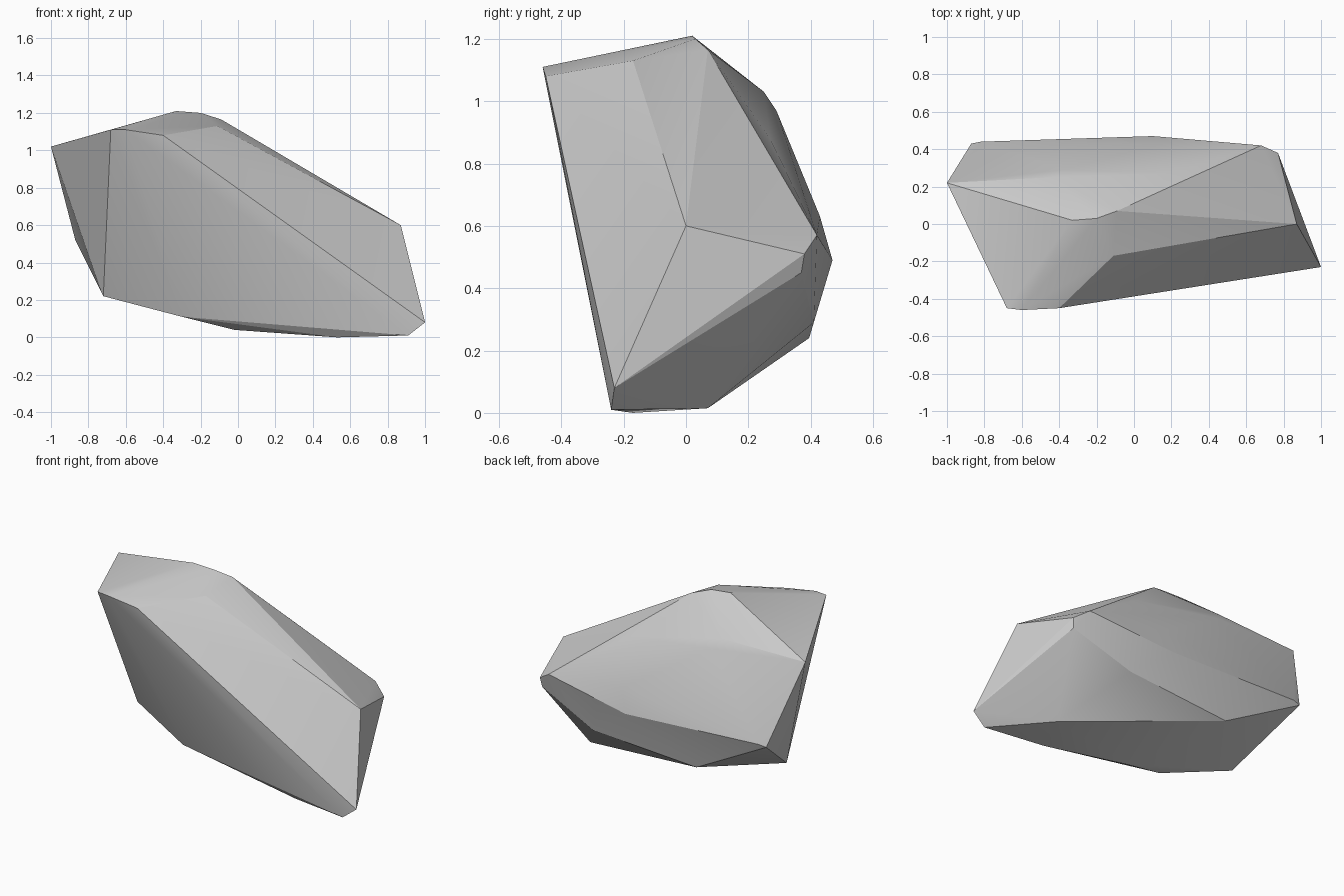
import bpy, bmesh, math

if "Cube" in bpy.data.objects:
    bpy.data.objects.remove(bpy.data.objects["Cube"])

# Corner points of the faceted boulder, grouped by region
crown = [(-.33, .02, 1.21), (-.2, .03, 1.2), (-.09, .07, 1.165), (-.11, -.17, 1.13)]
left_top = [(-1, .22, 1.02), (-.68, -.45, 1.11), (-.6, -.46, 1.11), (-.4, -.45, 1.08)]
right_end = [(.87, 0, .6), (1, -.23, .08), (.91, -.24, .01),
             (.77, .38, .51), (.76, .37, .45), (.68, .42, .57)]
back = [(-.43, .25, 1.03), (-.38, .29, .97), (.21, .27, .88), (.15, .43, .63),
        (.1, .47, .49), (-.87, .43, .52), (-.82, .44, .53),
        (.37, .41, .29), (-.35, .395, .24)]
underside = [(-.72, .01, .22), (-.73, .02, .24), (-.3, -.13, .11),
             (-.02, -.08, .04), (.53, -.17, 0), (.63, .07, .015)]

# Wrap the corners in a convex shell
bm = bmesh.new()
for p in crown + left_top + right_end + back + underside:
    bm.verts.new(p)
hull = bmesh.ops.convex_hull(bm, input=bm.verts[:])
loose = [v for v in bm.verts if not v.link_faces]
bmesh.ops.delete(bm, geom=loose, context='VERTS')
bmesh.ops.recalc_face_normals(bm, faces=bm.faces[:])
mesh = bpy.data.meshes.new("boulder")
bm.to_mesh(mesh)
bm.free()

boulder = bpy.data.objects.new("boulder", mesh)
bpy.context.collection.objects.link(boulder)

# Soft blending on shallow facets, crisp main ridges
bpy.context.view_layer.objects.active = boulder
boulder.select_set(True)
bpy.ops.object.shade_smooth_by_angle(angle=math.radians(20))
